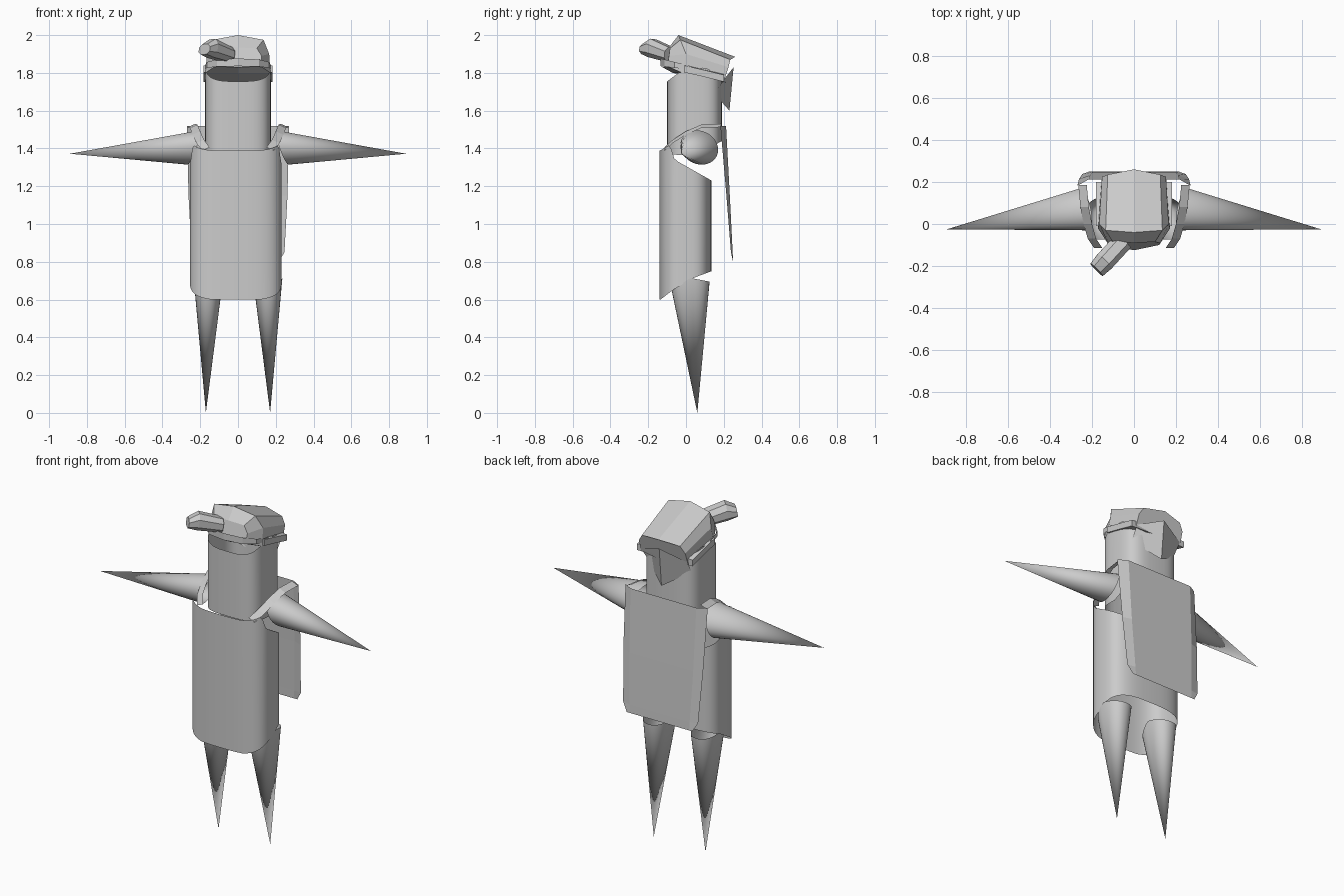
import bpy, bmesh
from math import sin, cos, pi, copysign
from mathutils import Vector

if "Cube" in bpy.data.objects:
    bpy.data.objects.remove(bpy.data.objects["Cube"])


def loft(name, rings, closed=True, caps=False, smooth=False):
    """Skin a list of equal-length point rings."""
    bm = bmesh.new()
    vs = [[bm.verts.new(p) for p in r] for r in rings]
    n = len(rings[0])
    for a, b in zip(vs, vs[1:]):
        for i in range(n if closed else n - 1):
            j = (i + 1) % n
            bm.faces.new((a[i], a[j], b[j], b[i]))
    if caps:
        bm.faces.new(vs[0])
        bm.faces.new(vs[-1])
    bmesh.ops.remove_doubles(bm, verts=bm.verts, dist=1e-5)
    bmesh.ops.recalc_face_normals(bm, faces=bm.faces)
    me = bpy.data.meshes.new(name)
    bm.to_mesh(me)
    bm.free()
    ob = bpy.data.objects.new(name, me)
    bpy.context.collection.objects.link(ob)
    if smooth:
        bpy.ops.object.select_all(action='DESELECT')
        ob.select_set(True)
        bpy.context.view_layer.objects.active = ob
        bpy.ops.object.shade_smooth_by_angle(angle=0.6)
    return ob


def lerp(x, table):
    """Piecewise-linear lookup, used for cut edges of the sheets."""
    if x <= table[0][0]:
        return table[0][1]
    for (x0, y0), (x1, y1) in zip(table, table[1:]):
        if x <= x1:
            return y0 + (y1 - y0) * (x - x0) / (x1 - x0)
    return table[-1][1]


def oval(cx, cy, rx, ry, power=2.0, n=48):
    """Rounded-rectangle outline."""
    out = []
    for i in range(n):
        a = 2 * pi * i / n
        c, s = cos(a), sin(a)
        out.append((cx + rx * copysign(abs(c) ** (2 / power), c),
                    cy + ry * copysign(abs(s) ** (2 / power), s)))
    return out


def tube(name, outline, bottom, top):
    """Open rolled sheet whose end edges vary with y."""
    return loft(name, [[(x, y, lerp(y, bottom)) for x, y in outline],
                       [(x, y, lerp(y, top)) for x, y in outline]], smooth=True)


# Rolled torso and the narrower neck inside it
tube("torso", oval(-0.012, -0.003, 0.242, 0.138, 3.2),
     [(-0.135, 0.60), (-0.07, 0.65), (0.04, 0.715), (0.135, 0.75)],
     [(-0.135, 1.39), (-0.085, 1.42), (-0.06, 1.34), (0.135, 1.23)])
tube("neck", oval(0, 0.045, 0.174, 0.145, 3.4),
     [(-0.10, 1.37), (0.05, 1.36), (0.19, 1.44)],
     [(-0.10, 1.755), (-0.04, 1.80), (0.1, 1.83), (0.19, 1.78)])

# Pointed arms and legs, shoulder straps, head side tabs
for s, side in ((-1, "left"), (1, "right")):
    base, tip = [], []
    for i in range(32):
        c, q = cos(2 * pi * i / 32), sin(2 * pi * i / 32)
        base.append((s * (0.235 + 0.02 * c - 0.03 * q), 0.07 + 0.1 * c,
                     1.405 + 0.09 * q - 0.012 * c))
        tip.append((s * 0.89, -0.025, 1.372))
    loft(side + "_arm", [base, tip], smooth=True)

    leg = oval(s * 0.157, 0.025, 0.078, 0.1, 2.2, 32)
    loft(side + "_leg",
         [[(x, y, lerp(y, [(-0.075, 0.645), (0.02, 0.715), (0.125, 0.695)]))
           for x, y in leg],
          [(s * 0.17, 0.06, 0.0)] * 32], smooth=True)

    path = [(0.17, -0.115, 1.40), (0.20, -0.07, 1.44), (0.22, 0.0, 1.485),
            (0.235, 0.08, 1.52), (0.245, 0.185, 1.525)]
    loft(side + "_strap",
         [[(s * (x - 0.02), y, z + 0.006), (s * (x + 0.02), y, z - 0.012)]
          for x, y, z in path], closed=False)

    loft(side + "_head_tab",
         [[(s * x, y, z + dz) for x, dz in
           ((0.15, 0.018), (0.182, 0.014), (0.182, -0.022), (0.15, -0.022))]
          for y, z in ((-0.01, 1.825), (0.10, 1.80), (0.20, 1.775))], caps=True)

# Hanging back panel with folded edges and clipped lower corners
cols = [(-1, 0.03, 0), (-0.8, 0, 0), (0.8, 0, 0), (1, 0.03, 0)]
rows = []
for hw, y, z, fold in ((0.27, 0.212, 1.52, 1), (0.262, 0.232, 1.15, 0.6),
                       (0.246, 0.247, 0.85, 0.3)):
    rows.append([(k * hw, y - f * fold, z) for k, f, _ in cols])
rows.append([(x, 0.249, 0.80) for x in (-0.215, -0.195, 0.195, 0.215)])
loft("back_panel", rows, closed=False)

# Faceted hood: eight-point sections from front to back
front = [(0, -0.04, 2.0), (0.135, -0.03, 1.975), (0.165, 0.0, 1.90),
         (0.172, -0.02, 1.80), (0, -0.07, 1.80)]
nose = [(0, -0.09, 1.935), (0.10, -0.085, 1.93), (0.125, -0.09, 1.89),
        (0.12, -0.10, 1.835), (0, -0.125, 1.83)]
back = [(0, 0.26, 1.885), (0.125, 0.235, 1.87), (0.152, 0.225, 1.83),
        (0.155, 0.20, 1.755), (0, 0.22, 1.745)]


def both_sides(half):
    return half + [(-x, y, z) for x, y, z in half[-2:0:-1]]


loft("hood", [both_sides(h) for h in (nose, front, back)], caps=True)

# Pointed flap down the back of the hood
loft("hood_back_flap",
     [[(-0.15, 0.205, 1.77), (0, 0.252, 1.83), (0.15, 0.205, 1.77)],
      [(-0.145, 0.15, 1.69), (0, 0.23, 1.60), (0.145, 0.15, 1.69)]],
     closed=False)

# Narrow band under the front of the hood
arc = [(-0.178, 0.03), (-0.165, -0.06), (-0.11, -0.115), (0, -0.135),
       (0.11, -0.115), (0.165, -0.06), (0.178, 0.03)]
loft("front_band", [[(x, y, 1.835 - 0.12 * (y + 0.13)) for x, y in arc],
                    [(x, y, 1.875 - 0.25 * (y + 0.13)) for x, y in arc]],
     closed=False)

# Boxy snout turned to one side
across, up = Vector((0.70, -0.70, 0.08)), Vector((0.1, 0.1, 0.98))
rings = []
for c, w, h in (((-0.05, -0.08, 1.895), 0.048, 0.04),
                ((-0.14, -0.178, 1.93), 0.048, 0.05),
                ((-0.178, -0.218, 1.925), 0.042, 0.028)):
    rings.append([Vector(c) + across * w * a + up * h * b for a, b in
                  ((-1, -0.5), (-0.5, -1), (0.5, -1), (1, -0.5),
                   (1, 0.4), (0.5, 1), (-0.5, 1), (-1, 0.4))])
loft("snout", rings, caps=True)
